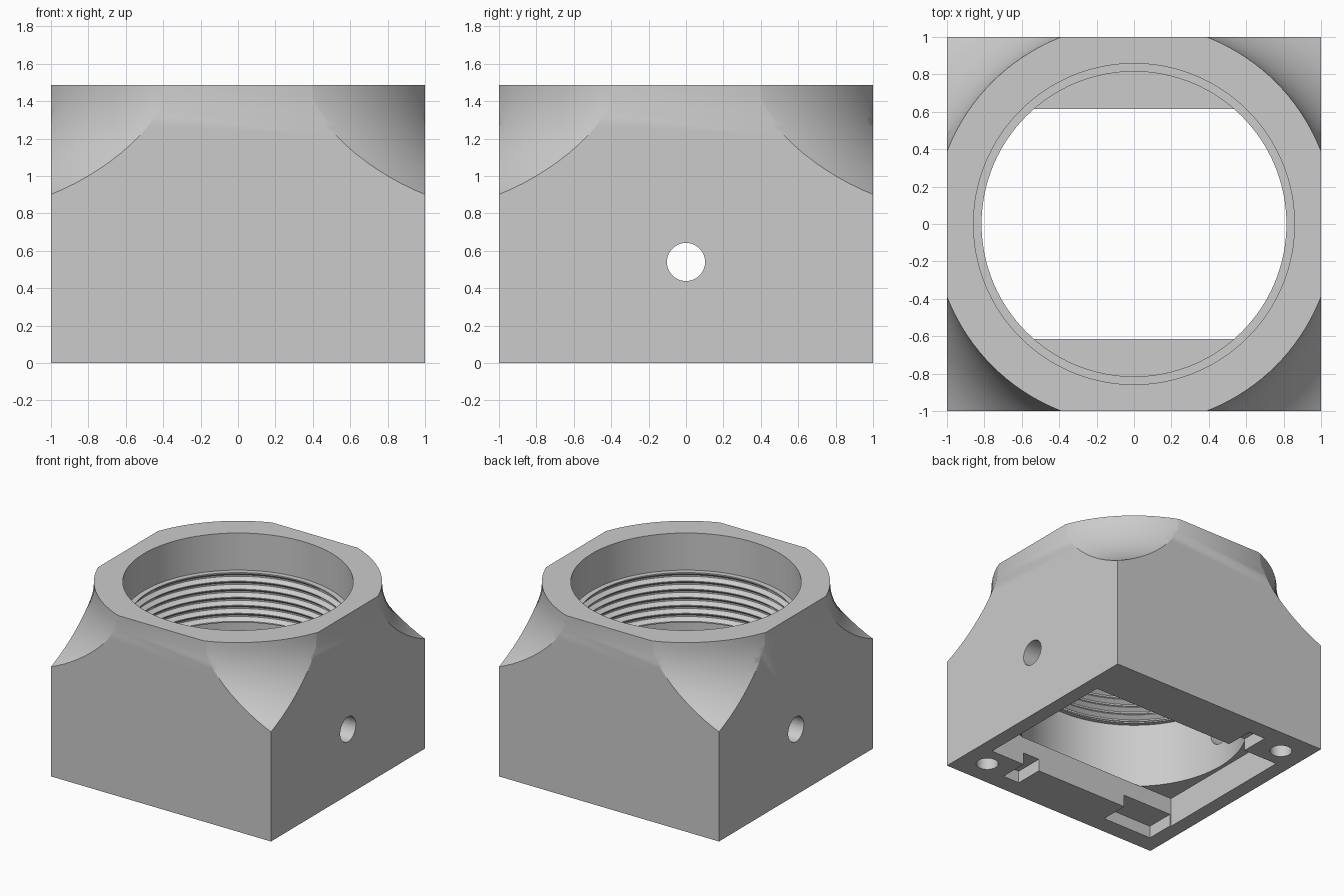
import bpy, bmesh, math
from mathutils import Matrix, Vector

HEIGHT = 1.485

default = bpy.data.objects.get("Cube")
if default:
    bpy.data.objects.remove(default, do_unlink=True)

grey = bpy.data.materials.new("light_grey")
grey.use_nodes = True
grey.diffuse_color = (0.6, 0.6, 0.6, 1)
bsdf = next(n for n in grey.node_tree.nodes if n.type == "BSDF_PRINCIPLED")
bsdf.inputs["Base Color"].default_value = (0.6, 0.6, 0.6, 1)


def make_object(name, bm):
    bmesh.ops.recalc_face_normals(bm, faces=bm.faces[:])
    mesh = bpy.data.meshes.new(name)
    bm.to_mesh(mesh)
    bm.free()
    obj = bpy.data.objects.new(name, mesh)
    mesh.materials.append(grey)
    bpy.context.collection.objects.link(obj)
    return obj


def box(name, low, high):
    bm = bmesh.new()
    low, high = Vector(low), Vector(high)
    bmesh.ops.create_cube(bm, size=1)
    bmesh.ops.scale(bm, vec=high - low, verts=bm.verts[:])
    bmesh.ops.translate(bm, vec=(low + high) / 2, verts=bm.verts[:])
    return make_object(name, bm)


def cylinder(name, centre, radius, depth, axis="Z"):
    bm = bmesh.new()
    turn = Matrix.Rotation(math.pi / 2, 4, "Y") if axis == "X" else Matrix()
    bmesh.ops.create_cone(bm, cap_ends=True, segments=48, radius1=radius, radius2=radius,
                          depth=depth, matrix=Matrix.Translation(centre) @ turn)
    return make_object(name, bm)


def revolve(name, profile, closed=False):
    bm = bmesh.new()
    verts = [bm.verts.new((r, 0, z)) for r, z in profile]
    pairs = list(zip(verts, verts[1:]))
    if closed:
        pairs.append((verts[-1], verts[0]))
    edges = [bm.edges.new(p) for p in pairs]
    bmesh.ops.spin(bm, geom=verts + edges, cent=(0, 0, 0), axis=(0, 0, 1),
                   angle=2 * math.pi, steps=128)
    bmesh.ops.remove_doubles(bm, verts=bm.verts[:], dist=0.0001)
    return make_object(name, bm)


def cut(target, cutter):
    cutter.hide_render = True
    mod = target.modifiers.new("cut", "BOOLEAN")
    mod.operation = "DIFFERENCE"
    mod.solver = "EXACT"
    mod.object = cutter
    bpy.context.view_layer.objects.active = target
    bpy.ops.object.modifier_apply(modifier=mod.name)
    bpy.data.objects.remove(cutter, do_unlink=True)


# Square housing block
housing = box("housing", (-1, -1, 0), (1, 1, HEIGHT))

# Concave sweep that scoops the four upper corners
sweep, neck = 0.67, 1.073
scoop = [(neck, 1.6)]
for i in range(17):
    a = math.radians(75) * i / 16
    scoop.append((neck + sweep * (1 - math.cos(a)), HEIGHT - sweep * math.sin(a)))
scoop += [(1.8, scoop[-1][1]), (1.8, 1.6)]
cut(housing, revolve("corner_scoop", scoop, closed=True))

# Pocket in the underside, with shallow notches beside it
cut(housing, box("pocket", (-0.88, -0.615, -0.1), (0.88, 0.615, 0.24)))
for low, high in [((-0.87, -0.85), (-0.42, -0.55)),
                  ((0.42, -0.85), (0.57, -0.55)),
                  ((-0.57, 0.55), (-0.42, 0.85))]:
    cut(housing, box("notch", (*low, -0.1), (*high, 0.1)))

# Stepped bore: lower chamber, threaded ring, upper recess
inner, root = 0.815, 0.847
bore = [(0, 0.235), (0.85, 0.235), (0.85, 0.77), (inner, 0.77)]
for i in range(6):
    z = 0.78 + 0.066 * i
    bore += [(inner, z), (root, z + 0.024), (root, z + 0.036), (inner, z + 0.06)]
bore += [(inner, 1.18), (0.858, 1.18), (0.858, 1.6), (0, 1.6)]
cut(housing, revolve("bore", bore))

# Cross hole through both sides, and two blind screw holes
cut(housing, cylinder("cross_hole", (0, 0, 0.54), 0.102, 2.4, "X"))
for s in (-1, 1):
    cut(housing, cylinder("screw_hole", (s * 0.785, -s * 0.785, 0.2), 0.083, 0.6))

# Smooth curved walls, keep machined edges crisp
bpy.ops.object.select_all(action="DESELECT")
housing.select_set(True)
bpy.context.view_layer.objects.active = housing
bpy.ops.object.shade_smooth_by_angle(angle=math.radians(30))
